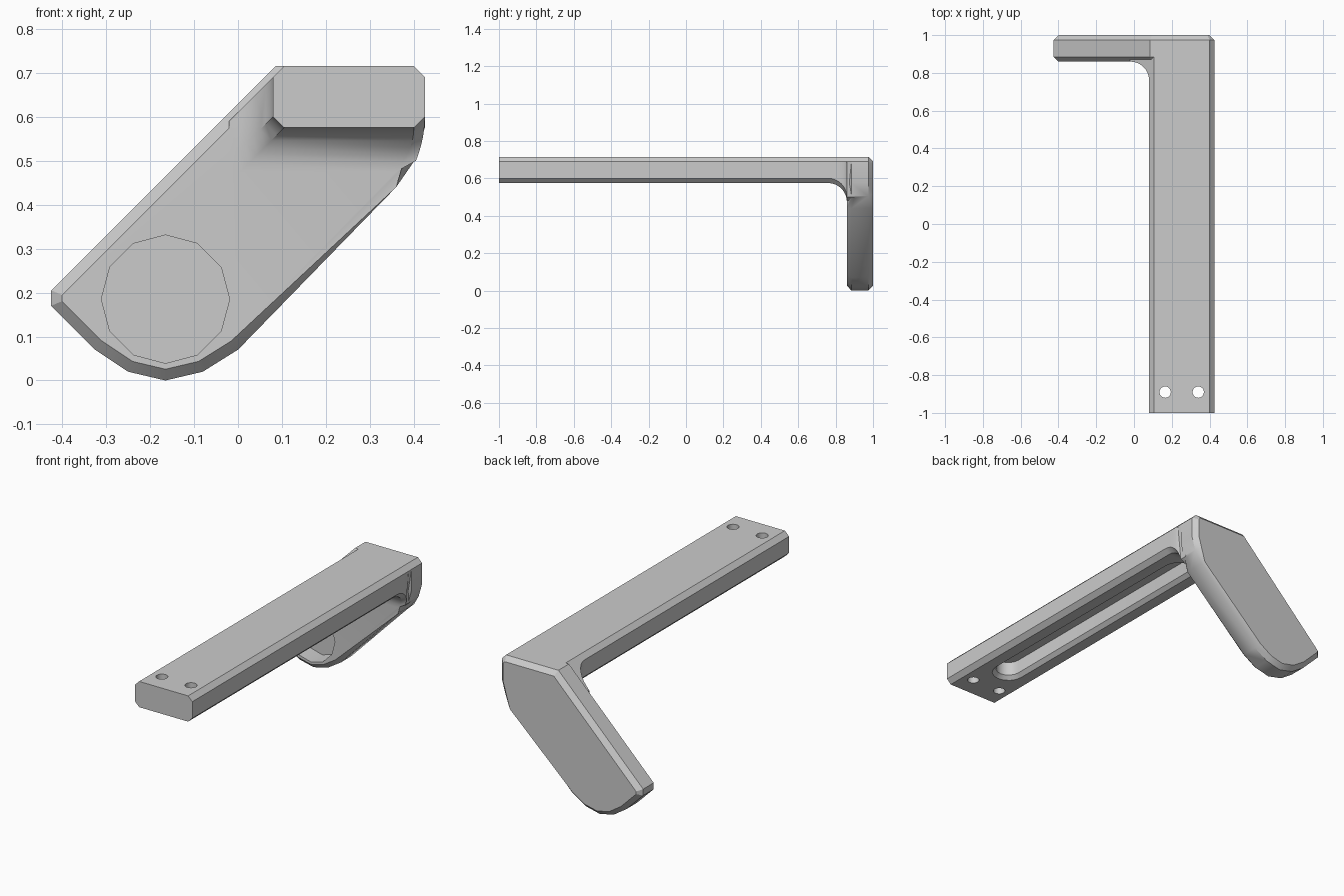
import bpy, bmesh
from math import sqrt, pi, cos, sin
from mathutils import Matrix

if "Cube" in bpy.data.objects:
    bpy.data.objects.remove(bpy.data.objects["Cube"], do_unlink=True)

grey = bpy.data.materials.new("light grey")
grey.use_nodes = True
colour = (0.6, 0.6, 0.6, 1)
grey.diffuse_color = colour
grey.node_tree.nodes["Principled BSDF"].inputs["Base Color"].default_value = colour

C = 0.025  # chamfer


def make(name, bm):
    bmesh.ops.recalc_face_normals(bm, faces=bm.faces)
    me = bpy.data.meshes.new(name)
    bm.to_mesh(me)
    bm.free()
    me.materials.append(grey)
    ob = bpy.data.objects.new(name, me)
    bpy.context.collection.objects.link(ob)
    return ob


def loft(rings):
    """Skin a list of equal-length rings and cap both ends."""
    bm = bmesh.new()
    rows = [[bm.verts.new(p) for p in ring] for ring in rings]
    n = len(rows[0])
    for a, b in zip(rows, rows[1:]):
        for i in range(n):
            j = (i + 1) % n
            bm.faces.new((a[i], a[j], b[j], b[i]))
    bm.faces.new(rows[0])
    bm.faces.new(rows[-1][::-1])
    return bm


def cylinder(name, r, depth, sides, matrix):
    bm = bmesh.new()
    bmesh.ops.create_cone(bm, cap_ends=True, segments=sides, radius1=r,
                          radius2=r, depth=depth, matrix=matrix)
    return make(name, bm)


def boolean(target, tool, operation):
    mod = target.modifiers.new(tool.name, 'BOOLEAN')
    mod.operation, mod.solver, mod.object = operation, 'EXACT', tool
    bpy.context.view_layer.objects.active = target
    bpy.ops.object.modifier_apply(modifier=mod.name)
    bpy.data.objects.remove(tool, do_unlink=True)


# Slanted back plate: outline extruded in y, both rims chamfered
outline = [(-.425, .205), (.085, .715), (.4, .715), (.425, .69), (.425, .575),
           (.405, .505), (.36, .44), (0, .07), (-.08, .02), (-.165, 0),
           (-.25, .02), (-.325, .07), (-.425, .17)]
bm = loft([[(x, y, z) for x, z in outline] for y in (.86, 1)])
rims = [e for e in bm.edges if abs(e.verts[0].co.y - e.verts[1].co.y) < .01]
bmesh.ops.bevel(bm, geom=rims, offset=C, segments=1, affect='EDGES')
bracket = make("bracket", bm)


# Arm: chamfered section that flares into the plate with a fillet
def section(y, d):
    x0, x1, z0, z1 = .08, .425, .575, .715
    pts = [(x0 - d, z0 + C - d), (x0 + C - d, z0 - d),
           (x1 - C - 4 * d * d, z0 - d), (x1 - 2 * d * d, z0 + C - d),
           (x1, z1 - C), (x1 - C, z1), (x0 + C, z1), (x0 - d, z1 - C - d)]
    return [(x, y, z) for x, z in pts]


R, STEPS = .1, 8
rings = [section(-1, 0)]
for i in range(STEPS + 1):
    a = pi / 2 * i / STEPS
    rings.append(section(.76 + R * sin(a), R * (1 - cos(a))))
rings.append(section(.9, R))
boolean(bracket, make("arm", loft(rings)), 'UNION')


# Long round-ended groove under the arm with a chamfered mouth
def stadium(z, r):
    pts = []
    for yc, start in ((.66, 0), (-.71, pi)):
        for i in range(9):
            a = start + pi * i / 8
            pts.append((.2525 + r * cos(a), yc + r * sin(a), z))
    return pts


groove = loft([stadium(.55, .11), stadium(.575, .085),
               stadium(.595, .065), stadium(.67, .065)])
boolean(bracket, make("groove_cutter", groove), 'DIFFERENCE')

# Two screw holes at the front of the arm
for x in (.165, .34):
    boolean(bracket, cylinder("hole_cutter", .03, .4, 20,
            Matrix.Translation((x, -.89, .64))), 'DIFFERENCE')

# Round twelve-sided pocket in the front of the plate
pocket = Matrix.Translation((-.165, .86, .185)) @ Matrix.Rotation(pi / 2, 4, 'X')
boolean(bracket, cylinder("pocket_cutter", .146, .2, 12, pocket), 'DIFFERENCE')

bpy.ops.object.select_all(action='DESELECT')
bracket.select_set(True)
bpy.context.view_layer.objects.active = bracket
bpy.ops.object.shade_smooth_by_angle(angle=pi / 6)
